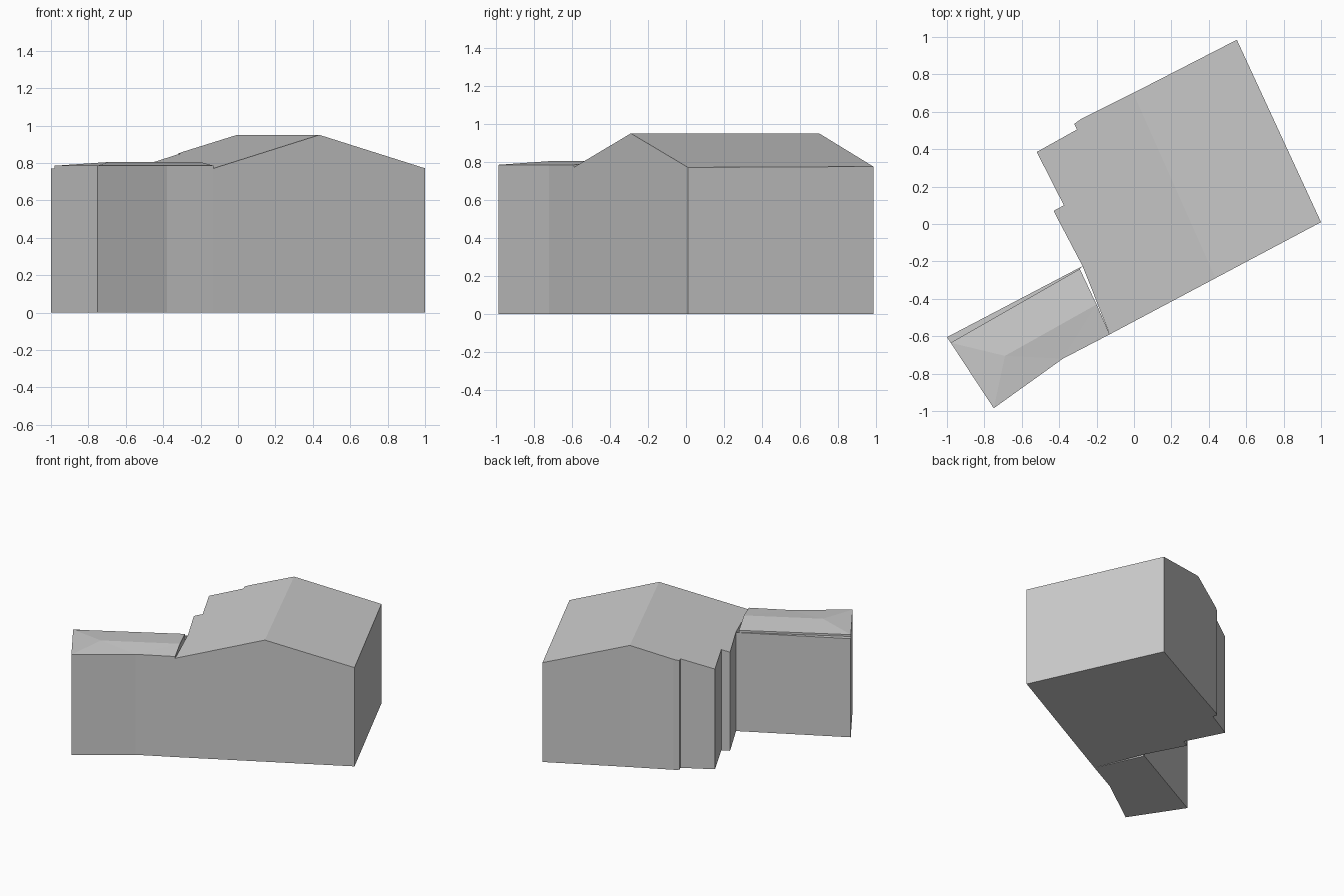
import bpy
import bmesh
from mathutils import Vector

cube = bpy.data.objects.get("Cube")
if cube:
    bpy.data.objects.remove(cube, do_unlink=True)

grey = bpy.data.materials.new("plain grey")
grey.use_nodes = True
grey.diffuse_color = (0.6, 0.6, 0.6, 1)
grey.node_tree.nodes["Principled BSDF"].inputs["Base Color"].default_value = (0.6, 0.6, 0.6, 1)


def solid(name, outline, roofs):
    """Flat-shaded solid: walls drop from the outline to the ground under the roof faces."""
    bm = bmesh.new()
    floor = [(x, y, 0) for x, y, z in outline]
    faces = [floor] + roofs
    for i in range(len(outline)):
        j = (i + 1) % len(outline)
        faces.append([floor[i], floor[j], outline[j], outline[i]])
    for pts in faces:
        bm.faces.new([bm.verts.new(p) for p in pts])
    bmesh.ops.remove_doubles(bm, verts=bm.verts, dist=0.0005)
    bmesh.ops.recalc_face_normals(bm, faces=bm.faces)
    mesh = bpy.data.meshes.new(name)
    bm.to_mesh(mesh)
    bm.free()
    mesh.materials.append(grey)
    obj = bpy.data.objects.new(name, mesh)
    bpy.context.collection.objects.link(obj)


# Main building: gable roof whose height falls with distance from the ridge
ridge_front, ridge_back = Vector((0.435, -0.29)), Vector((-0.005, 0.70))
along = (ridge_back - ridge_front).normalized()
across = Vector((along.y, -along.x))


def on_roof(p):
    d = abs((Vector(p) - ridge_front).dot(across))
    return (p[0], p[1], 0.95 - 0.28 * d)


right_side = [(-0.285, 0.56), (-0.32, 0.535), (-0.305, 0.505), (-0.52, 0.385),
              (-0.375, 0.10), (-0.43, 0.07), (-0.275, -0.225), (-0.13, -0.59)]
left_side = [(1.0, 0.01), (0.55, 0.985)]
front, back = on_roof(ridge_front), on_roof(ridge_back)
right_top = [on_roof(p) for p in right_side]
left_top = [on_roof(p) for p in left_side]
solid("main_building", [front] + left_top + [back] + right_top,
      [[front] + left_top + [back], [back] + right_top + [front]])

# Side wing: low hipped roof with a narrow lower ledge along the back
eave, ledge, top = 0.785, 0.77, 0.805
corner, bend, join = (-0.75, -0.985, eave), (-0.38, -0.72, eave), (-0.13, -0.59, eave)
inner, outer = (-0.29, -0.24, eave), (-0.98, -0.635, eave)
inner_low, outer_low = (*inner[:2], ledge), (*outer[:2], ledge)
ledge_in, ledge_out = (-0.275, -0.225, ledge), (-1.0, -0.605, ledge)
ridge_in, ridge_out = (-0.20, -0.43, top), (-0.69, -0.705, top)
solid("side_wing",
      [corner, bend, join, inner, inner_low, ledge_in, ledge_out, outer_low, outer],
      [[corner, bend, ridge_out], [bend, join, ridge_in], [bend, ridge_in, ridge_out],
       [ridge_out, ridge_in, inner, outer], [outer, corner, ridge_out],
       [join, inner, ridge_in],
       [inner_low, ledge_in, ledge_out, outer_low],
       [inner, inner_low, outer_low, outer]])
